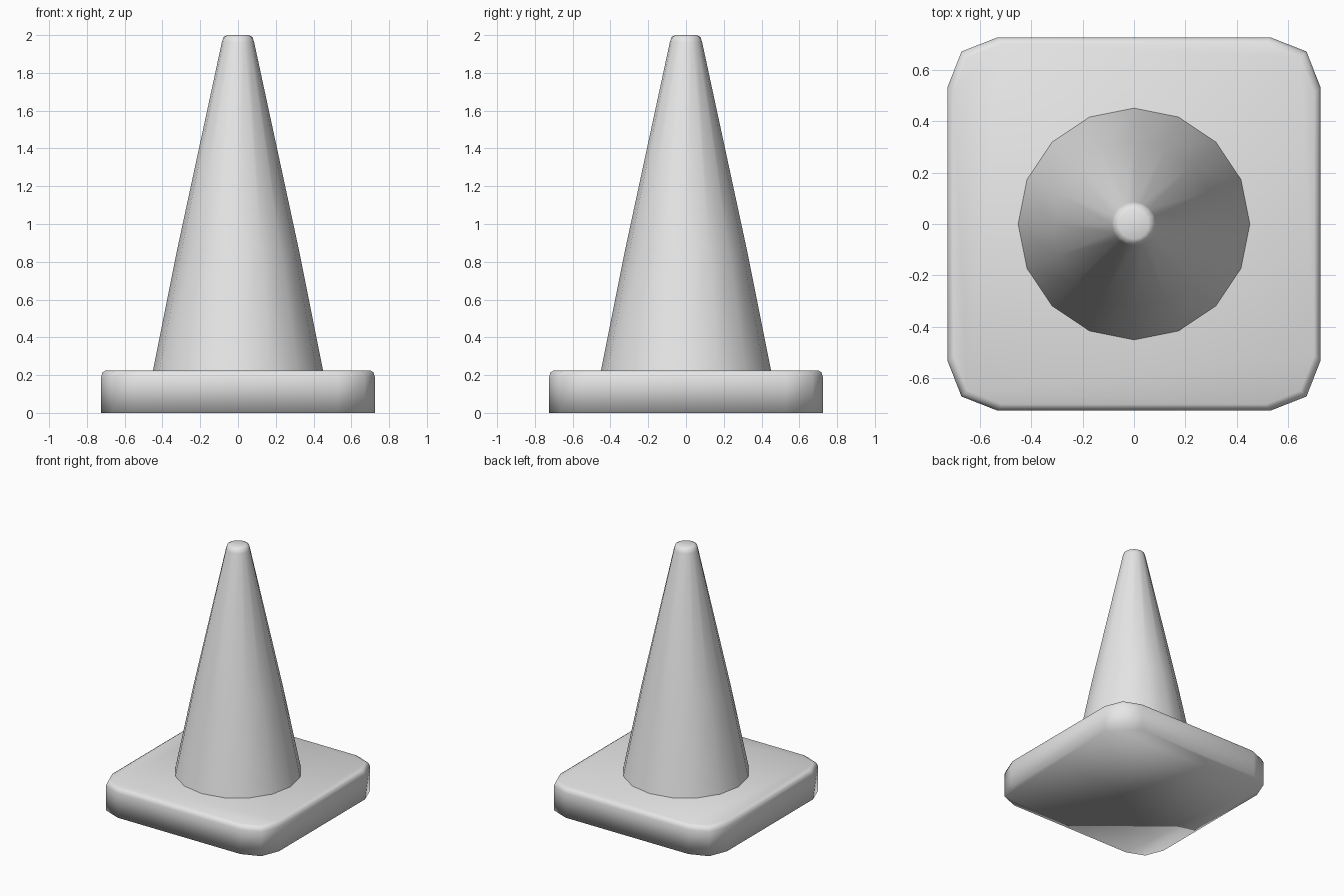
import bpy
import bmesh
from math import cos, sin, tau

cube = bpy.data.objects.get("Cube")
if cube:
    bpy.data.objects.remove(cube, do_unlink=True)

# Single plain grey
grey = bpy.data.materials.new("plain_grey")
grey.use_nodes = True
colour = (0.8, 0.8, 0.8, 1.0)
grey.diffuse_color = colour
grey.node_tree.nodes["Principled BSDF"].inputs["Base Color"].default_value = colour


def loft(name, outline, levels, cap_bottom):
    """Stack scaled copies of a plan outline at (scale, z) levels and skin them smoothly."""
    bm = bmesh.new()
    rings = [[bm.verts.new((x * s, y * s, z)) for x, y in outline] for s, z in levels]
    n = len(outline)
    for low, high in zip(rings, rings[1:]):
        for i in range(n):
            j = (i + 1) % n
            bm.faces.new((low[i], low[j], high[j], high[i]))
    bm.faces.new(rings[-1])
    if cap_bottom:
        bm.faces.new(rings[0][::-1])
    for face in bm.faces:
        face.smooth = True
    mesh = bpy.data.meshes.new(name)
    bm.to_mesh(mesh)
    bm.free()
    mesh.materials.append(grey)
    obj = bpy.data.objects.new(name, mesh)
    bpy.context.collection.objects.link(obj)
    return obj


# Square base plate: one three-point corner turned to all four corners
outline = []
corner = [(0.725, 0.53), (0.67, 0.67), (0.53, 0.725)]
for turn in range(4):
    outline += corner
    corner = [(-y, x) for x, y in corner]
loft("base_plate", outline, [(1, 0), (1, 0.19), (0.988, 0.215), (0.966, 0.225)], True)

# Sixteen-sided tapered cone with a softened tip, sunk slightly into the base
circle = [(cos(tau * i / 16), sin(tau * i / 16)) for i in range(16)]
loft("cone_body", circle,
     [(0.455, 0.2), (0.321, 0.87), (0.086, 1.96), (0.077, 1.99), (0.058, 2.0)], False)
